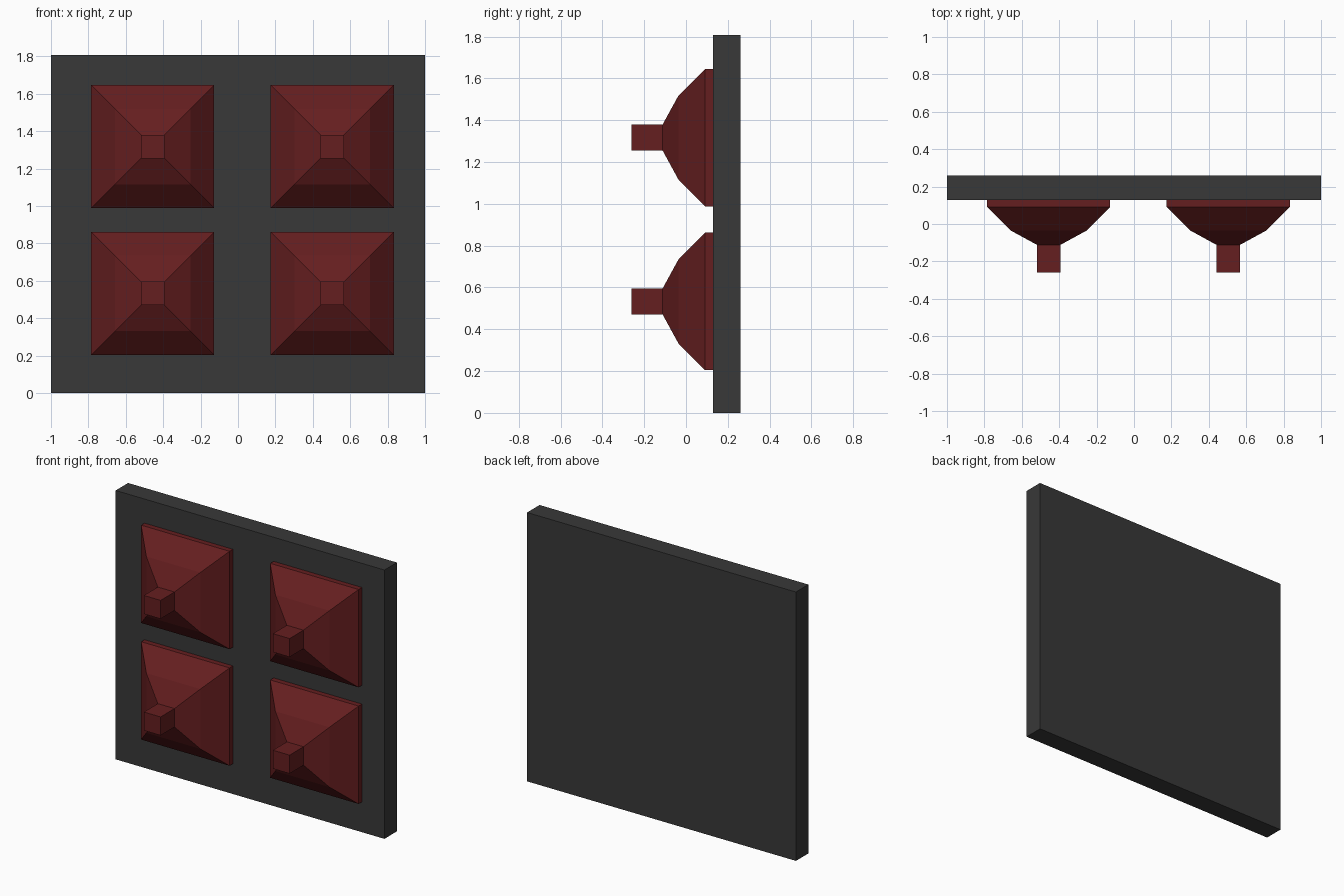
import bpy, bmesh

if "Cube" in bpy.data.objects:
    bpy.data.objects.remove(bpy.data.objects["Cube"])

def material(name, rgb):
    m = bpy.data.materials.new(name)
    m.diffuse_color = (*rgb, 1)
    m.use_nodes = True
    m.node_tree.nodes["Principled BSDF"].inputs["Base Color"].default_value = m.diffuse_color
    return m

charcoal = material("charcoal", (0.04, 0.04, 0.04))
dark_red = material("dark_red", (0.13, 0.013, 0.014))

def square_loft(name, cx, cz, profile, mat):
    """Loft rectangles (y, half width, half height) along y, with capped ends."""
    bm = bmesh.new()
    rings = [[bm.verts.new((cx + sx * w, y, cz + sz * h))
              for sx, sz in ((-1, -1), (1, -1), (1, 1), (-1, 1))]
             for y, w, h in profile]
    for a, b in zip(rings, rings[1:]):
        for i in range(4):
            j = (i + 1) % 4
            bm.faces.new((a[i], a[j], b[j], b[i]))
    bm.faces.new(rings[0])
    bm.faces.new(rings[-1])
    bmesh.ops.recalc_face_normals(bm, faces=bm.faces)
    mesh = bpy.data.meshes.new(name)
    bm.to_mesh(mesh)
    bm.free()
    mesh.materials.append(mat)
    obj = bpy.data.objects.new(name, mesh)
    bpy.context.collection.objects.link(obj)
    return obj

# Upright backing panel
square_loft("back_panel", 0, 0.904, [(0.26, 1, 0.904), (0.128, 1, 0.904)], charcoal)

# Four stepped pyramids, each ending in a square peg
profile = [(y, r, r) for y, r in
           ((0.128, 0.329), (0.092, 0.329), (-0.036, 0.201), (-0.112, 0.062), (-0.26, 0.062))]
for row, cz in (("lower", 0.533), ("upper", 1.317)):
    for side, cx in (("left", -0.456), ("right", 0.504)):
        square_loft(f"{row}_{side}_stud", cx, cz, profile, dark_red)
